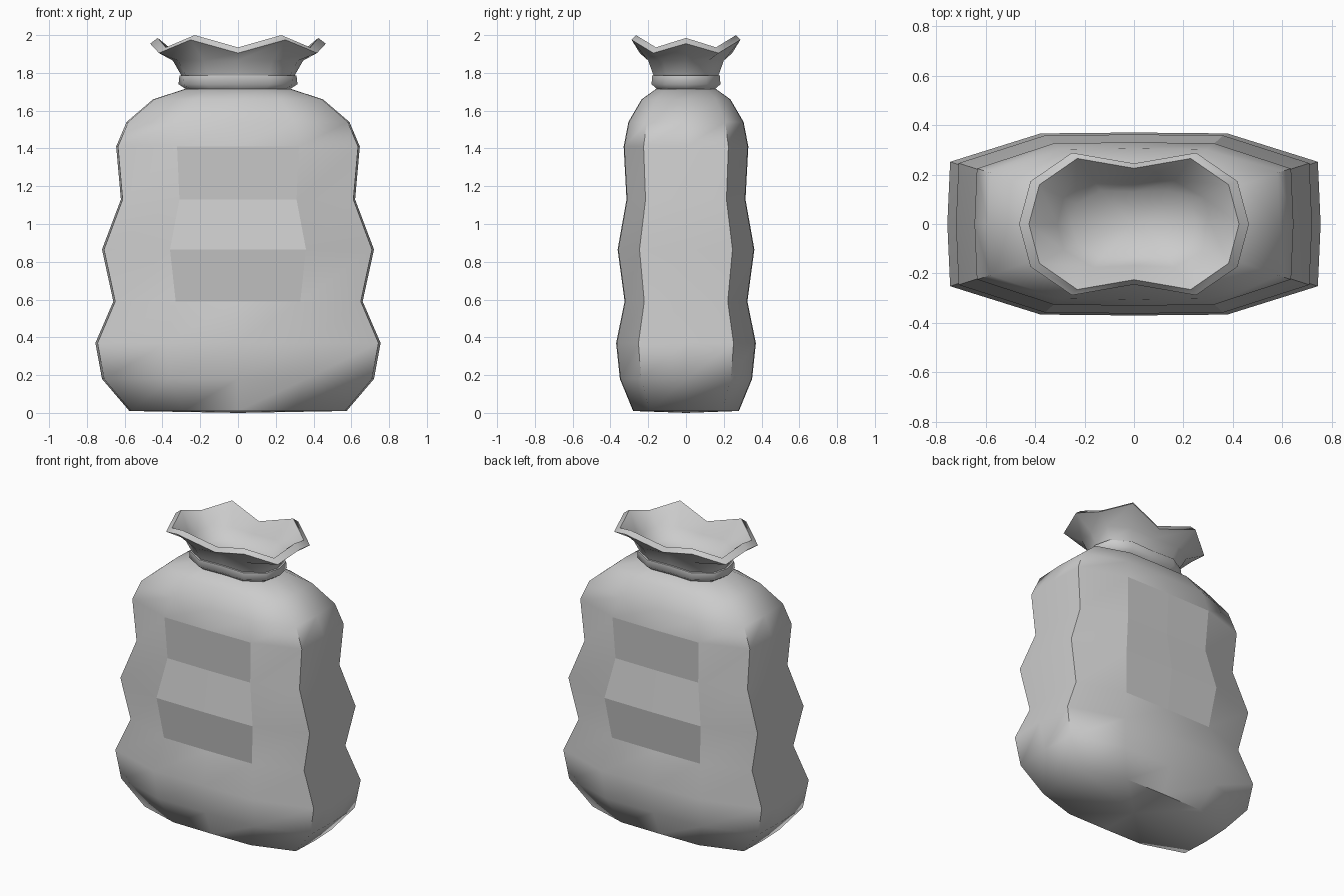
import bpy, bmesh, math

cube = bpy.data.objects.get("Cube")
if cube:
    bpy.data.objects.remove(cube, do_unlink=True)

cloth = bpy.data.materials.new("grey_cloth")
cloth.use_nodes = True
cloth.diffuse_color = (0.6, 0.6, 0.6, 1)
cloth.node_tree.nodes["Principled BSDF"].inputs["Base Color"].default_value = (0.6, 0.6, 0.6, 1)

# Quarter cross-sections in unit half-width and half-depth
BODY = [(1, 0), (0.985, 0.68), (0.5, 0.99), (0, 1)]
NECK = [(1, 0), (0.92, 0.6), (0.53, 1), (0, 0.96)]
RIM = [(1, 0), (0.9, 0.6), (0.54, 1), (0, 0.85)]


def full_ring(quarter, width, depth, heights):
    """Mirror a quarter outline into a closed ring of twelve points."""
    q = [(x * width, y * depth, z) for (x, y), z in zip(quarter, heights)]
    half = q + [(-x, y, z) for x, y, z in q[-2::-1]]
    return half + [(x, -y, z) for x, y, z in half[-2:0:-1]]


def level(quarter, width, depth, z):
    return full_ring(quarter, width, depth, [z] * 4)


def loft(name, rings, bottom=None, top=None):
    """Skin the rings, with a centre point closing either end."""
    bm = bmesh.new()
    loops = [[bm.verts.new(p) for p in ring] for ring in rings]
    n = len(loops[0])
    for a, b in zip(loops, loops[1:]):
        for i in range(n):
            j = (i + 1) % n
            bm.faces.new((a[i], a[j], b[j], b[i]))
    for z, loop in ((bottom, loops[0]), (top, loops[-1])):
        if z is not None:
            tip = bm.verts.new((0, 0, z))
            for i in range(n):
                bm.faces.new((loop[i], loop[(i + 1) % n], tip))
    bmesh.ops.recalc_face_normals(bm, faces=bm.faces)
    mesh = bpy.data.meshes.new(name)
    bm.to_mesh(mesh)
    bm.free()
    mesh.materials.append(cloth)
    obj = bpy.data.objects.new(name, mesh)
    bpy.context.collection.objects.link(obj)
    bpy.ops.object.select_all(action='DESELECT')
    obj.select_set(True)
    bpy.context.view_layer.objects.active = obj
    bpy.ops.object.shade_smooth_by_angle(angle=math.radians(62))
    return obj


# Bulging sack body: half-width, half-depth, height
body_profile = [
    (0.575, 0.28, 0.01), (0.72, 0.35, 0.18), (0.755, 0.37, 0.37),
    (0.66, 0.325, 0.59), (0.72, 0.362, 0.865), (0.62, 0.315, 1.13),
    (0.645, 0.33, 1.41), (0.59, 0.305, 1.54), (0.45, 0.235, 1.66),
    (0.28, 0.158, 1.715),
]
sack_body = loft("sack_body", [level(BODY, *p) for p in body_profile], bottom=0, top=1.72)

# Flat creased panels in the middle of the front and back
for face in sack_body.data.polygons:
    c = face.center
    if abs(c.x) < 0.25 and abs(c.y) > 0.25 and 0.6 < c.z < 1.4:
        face.use_smooth = False

# Tie band around the neck
band_profile = [(0.27, 0.15, 1.71), (0.315, 0.182, 1.74), (0.31, 0.18, 1.785), (0.27, 0.15, 1.79)]
loft("tie_band", [level(NECK, *p) for p in band_profile])

# Flared ruffled mouth with a thick rim and a hollow inside
outer_rim = full_ring(RIM, 0.465, 0.288, [1.955, 1.905, 1.975, 1.905])
inner_rim = full_ring(RIM, 0.425, 0.265, [1.985, 1.935, 2.0, 1.935])
mouth = [
    level(NECK, 0.29, 0.165, 1.77),
    level(NECK, 0.305, 0.175, 1.795),
    level(NECK, 0.345, 0.2, 1.865),
    outer_rim,
    inner_rim,
    level(NECK, 0.31, 0.175, 1.87),
    level(NECK, 0.25, 0.135, 1.8),
]
loft("sack_mouth", mouth, top=1.785)
